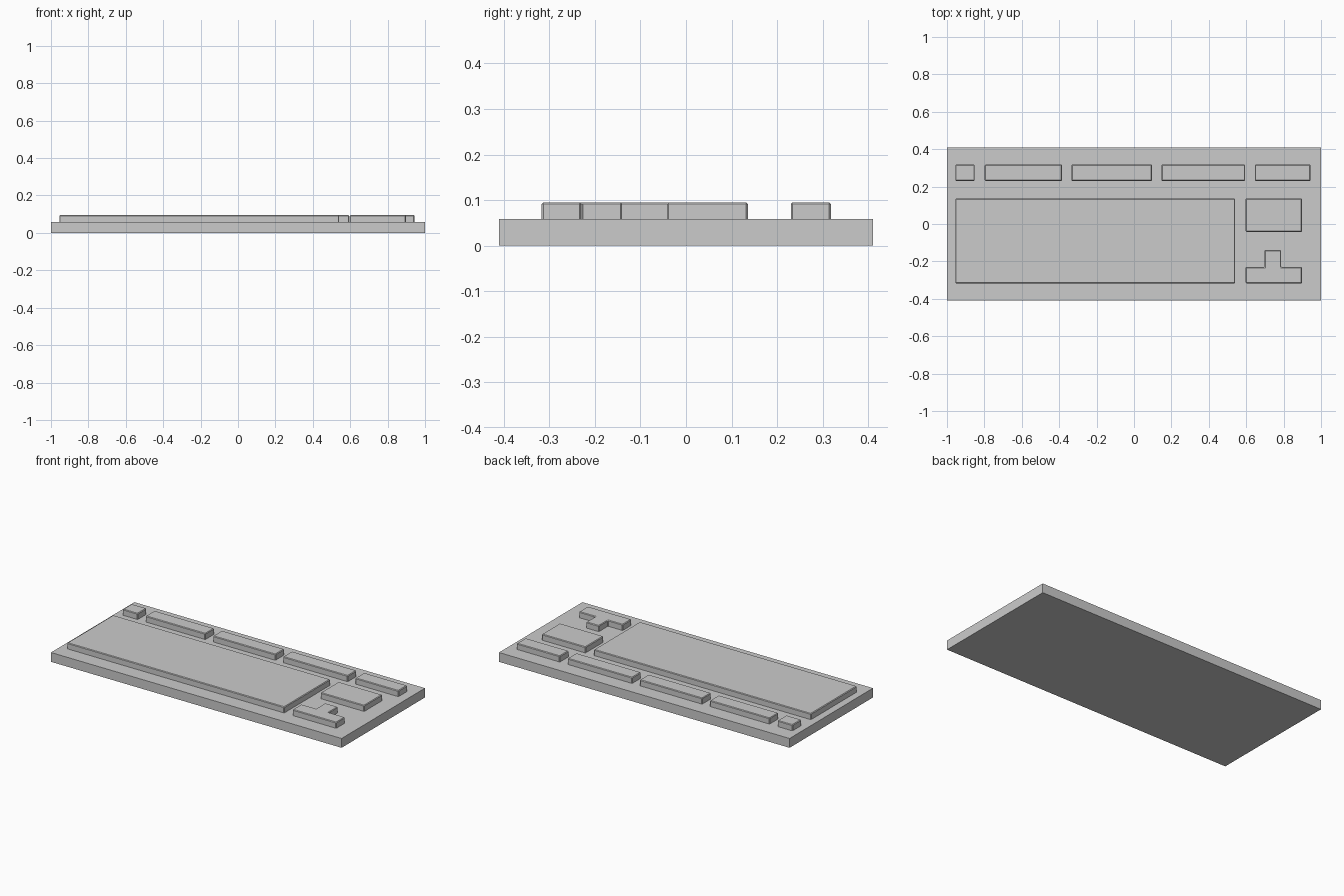
import bpy
import bmesh

if "Cube" in bpy.data.objects:
    bpy.data.objects.remove(bpy.data.objects["Cube"])

BASE_TOP = 0.058
KEY_TOP = 0.095


def prism(name, outline, z0, z1, bevel=0.0):
    """Extrude an anticlockwise outline, chamfering all but the bottom edges."""
    bm = bmesh.new()
    face = bm.faces.new([bm.verts.new((x, y, z0)) for x, y in outline])
    ext = bmesh.ops.extrude_face_region(bm, geom=[face], use_keep_orig=True)
    for v in ext["geom"]:
        if isinstance(v, bmesh.types.BMVert):
            v.co.z = z1
    bmesh.ops.recalc_face_normals(bm, faces=bm.faces)
    if bevel:
        edges = [e for e in bm.edges if max(v.co.z for v in e.verts) > z0 + 1e-4]
        bmesh.ops.bevel(bm, geom=edges, offset=bevel, segments=1,
                        affect='EDGES', clamp_overlap=True)
        bmesh.ops.recalc_face_normals(bm, faces=bm.faces)
    mesh = bpy.data.meshes.new(name)
    bm.to_mesh(mesh)
    bm.free()
    obj = bpy.data.objects.new(name, mesh)
    bpy.context.collection.objects.link(obj)
    return obj


def rect(x0, x1, y0, y1):
    return [(x0, y0), (x1, y0), (x1, y1), (x0, y1)]


def key_block(name, outline):
    return prism(name, outline, BASE_TOP, KEY_TOP, 0.004)


# Keyboard body
prism("keyboard_base", rect(-1, 1, -0.41, 0.41), 0, BASE_TOP)

# Top row: escape key and four function groups
key_block("escape_key", rect(-0.955, -0.852, 0.23, 0.318))
groups = [(-0.798, -0.386), (-0.334, 0.096), (0.148, 0.594), (0.646, 0.943)]
for i, (x0, x1) in enumerate(groups, 1):
    key_block(f"function_keys_{i}", rect(x0, x1, 0.23, 0.318))

# Main typing area and navigation block
key_block("main_keys", rect(-0.955, 0.54, -0.317, 0.136))
key_block("navigation_keys", rect(0.597, 0.898, -0.042, 0.136))

# Inverted T of arrow keys
key_block("arrow_keys", [
    (0.597, -0.317), (0.898, -0.317), (0.898, -0.23), (0.786, -0.23),
    (0.786, -0.14), (0.698, -0.14), (0.698, -0.23), (0.597, -0.23)])
